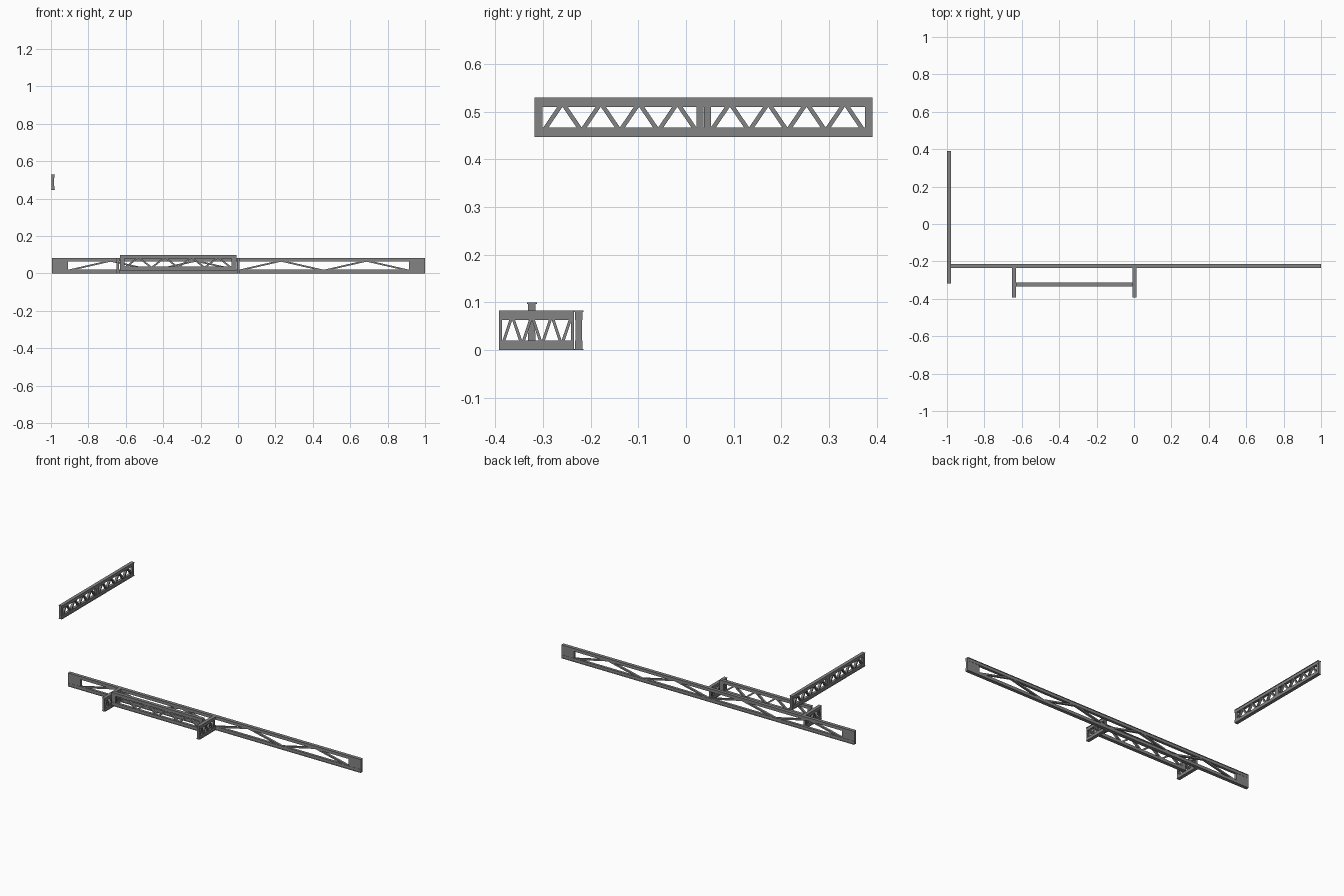
import bpy, bmesh, math
from mathutils import Vector, Matrix

if "Cube" in bpy.data.objects:
    bpy.data.objects.remove(bpy.data.objects["Cube"])

H = 0.083        # truss height
CH = 0.020       # chord height
LIP = 0.003      # outer cap plate thickness
W_LIP, W_CHORD, W_WEB = 0.021, 0.016, 0.0135

# dark steel grey
steel = bpy.data.materials.new("dark_grey")
steel.diffuse_color = (0.23, 0.23, 0.23, 1)
steel.use_nodes = True
steel.node_tree.nodes["Principled BSDF"].inputs["Base Color"].default_value = steel.diffuse_color


def add_box(bm, x0, x1, w, z0, z1):
    m = Matrix.Translation(((x0 + x1) / 2, 0, (z0 + z1) / 2)) @ Matrix.Diagonal((x1 - x0, w, z1 - z0, 1))
    bmesh.ops.create_cube(bm, size=1, matrix=m)


def finish(bm, name, matrix):
    me = bpy.data.meshes.new(name)
    bmesh.ops.recalc_face_normals(bm, faces=bm.faces)
    bm.to_mesh(me)
    bm.free()
    me.materials.append(steel)
    ob = bpy.data.objects.new(name, me)
    ob.matrix_world = matrix
    bpy.context.collection.objects.link(ob)


def add_bar(bm, x0, x1, za, zb, t):
    # diagonal strut cut flat at the chords, kept inside x0..x1
    w = t
    for _ in range(8):
        w = t * math.hypot(x1 - x0 - w, zb - za) / abs(zb - za)
    pts = [(x0, za), (x0 + w, za), (x1, zb), (x1 - w, zb)]
    f = bm.faces.new([bm.verts.new((x, -W_WEB / 2, z)) for x, z in pts])
    ext = bmesh.ops.extrude_face_region(bm, geom=[f])
    vs = [v for v in ext["geom"] if isinstance(v, bmesh.types.BMVert)]
    bmesh.ops.translate(bm, verts=vs, vec=(0, W_WEB, 0))
    if f.is_valid is False or len(f.link_faces if hasattr(f, "link_faces") else []) > 0:
        return


def truss(name, origin, along_y, length, bays, blocks, bar):
    """bays: (start, end, teeth); blocks: (start, end) solid posts."""
    mat = Matrix.Translation(origin) @ Matrix.Rotation(math.pi / 2 if along_y else 0, 4, 'Z')
    # chords with cap plates
    for part, flip in (("bottom_chord", False), ("top_chord", True)):
        bm = bmesh.new()
        for w, z0, z1 in ((W_LIP, 0, LIP), (W_CHORD, LIP, CH)):
            if flip:
                z0, z1 = H - z1, H - z0
            add_box(bm, 0, length, w, z0, z1)
        finish(bm, f"{name}_{part}", mat)
    # end and middle posts
    bm = bmesh.new()
    for x0, x1 in blocks:
        add_box(bm, x0, x1, W_WEB, CH, H - CH)
    finish(bm, f"{name}_posts", mat)
    # zigzag web
    bm = bmesh.new()
    for x0, x1, n in bays:
        step = (x1 - x0) / (2 * n)
        for i in range(int(2 * n)):
            za, zb = (CH, H - CH) if i % 2 == 0 else (H - CH, CH)
            add_bar(bm, x0 + i * step, x0 + (i + 1) * step, za, zb, bar)
    finish(bm, f"{name}_web", mat)


# long main joist
truss("main_joist", (-0.995, -0.225, 0), False, 1.995,
      [(0.085, 1.91, 4)], [(0, 0.085), (1.91, 1.995)], 0.009)

# raised side joist
truss("raised_joist", (-0.9895, -0.317, 0.447), True, 0.708,
      [(0.018, 0.339, 4), (0.369, 0.690, 4)],
      [(0, 0.016), (0.339, 0.3535), (0.3545, 0.369), (0.692, 0.708)], 0.009)

# two short cross joists
for side, x in (("left", -0.642), ("right", 0.002)):
    truss(f"{side}_cross_joist", (x, -0.392, 0), True, 0.157,
          [(0.007, 0.152, 3.5)], [(0, 0.006), (0.151, 0.157)], 0.006)

# infill joist between the cross joists
truss("infill_joist", (-0.6315, -0.323, 0.017), False, 0.623,
      [(0.028, 0.595, 4)], [(0, 0.026), (0.597, 0.623)], 0.009)
